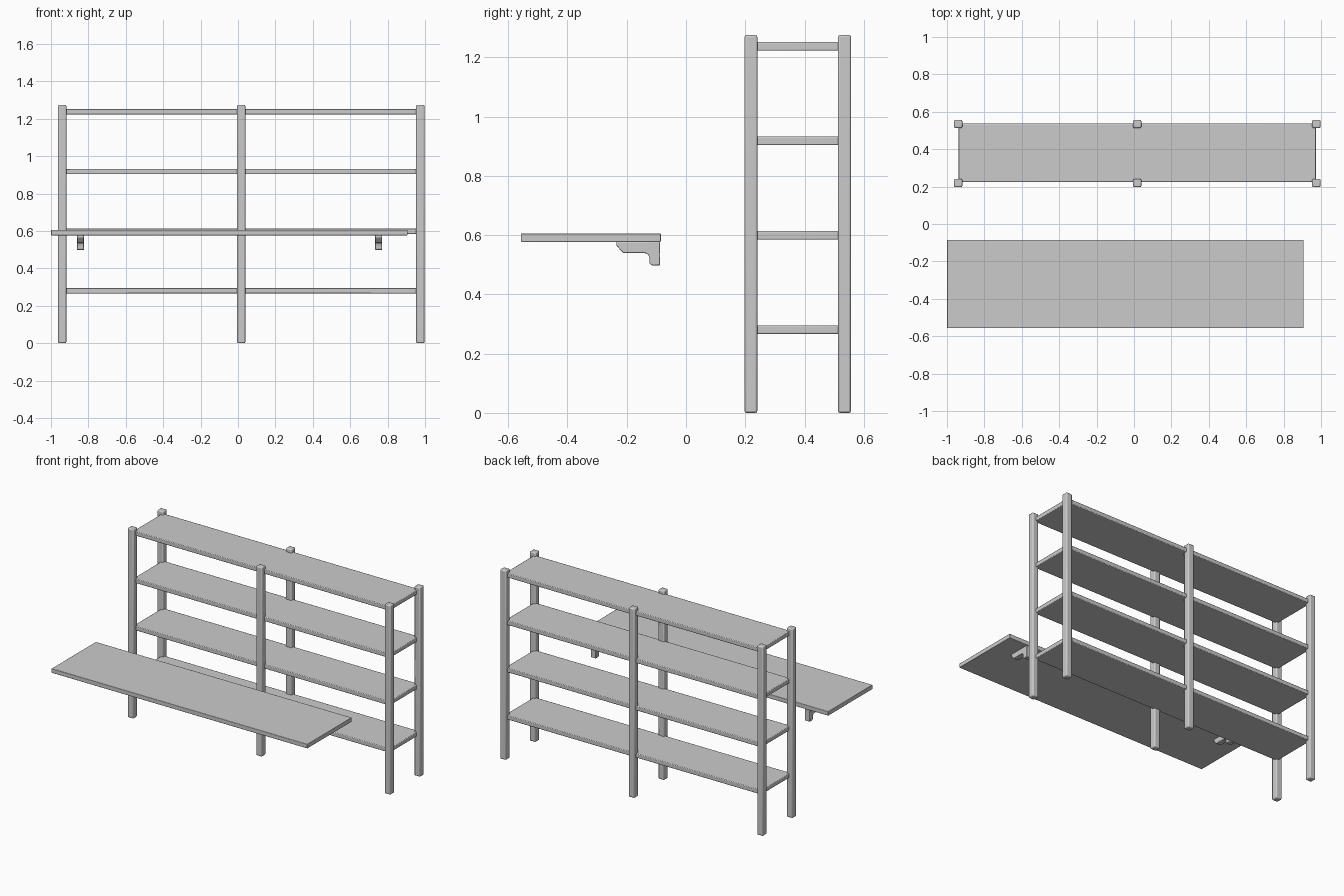
import bpy, bmesh

if "Cube" in bpy.data.objects:
    bpy.data.objects.remove(bpy.data.objects["Cube"])

def finish(obj, bevel, segments=2):
    """Softened edges with smooth shading."""
    m = obj.modifiers.new("soft_edges", 'BEVEL')
    m.width = bevel
    m.segments = segments
    m.limit_method = 'ANGLE'
    bpy.ops.object.select_all(action='DESELECT')
    obj.select_set(True)
    bpy.context.view_layer.objects.active = obj
    bpy.ops.object.shade_smooth_by_angle()

def box(name, lo, hi, bevel):
    bpy.ops.mesh.primitive_cube_add(size=1, location=[(a + b) / 2 for a, b in zip(lo, hi)])
    obj = bpy.context.object
    obj.name = name
    obj.scale = [b - a for a, b in zip(lo, hi)]
    bpy.ops.object.transform_apply(location=False, rotation=False, scale=True)
    finish(obj, bevel)

def extrude_x(name, profile, x, width, bevel):
    bm = bmesh.new()
    face = bm.faces.new([bm.verts.new((x - width / 2, y, z)) for y, z in profile])
    side = bmesh.ops.extrude_face_region(bm, geom=[face])["geom"]
    bmesh.ops.translate(bm, vec=(width, 0, 0),
                        verts=[v for v in side if isinstance(v, bmesh.types.BMVert)])
    bmesh.ops.recalc_face_normals(bm, faces=bm.faces)
    mesh = bpy.data.meshes.new(name)
    bm.to_mesh(mesh)
    bm.free()
    obj = bpy.data.objects.new(name, mesh)
    bpy.context.collection.objects.link(obj)
    finish(obj, bevel)

# Rack posts: three along the length, front and back
H = 0.022
for row, y in (("front", 0.219), ("back", 0.535)):
    for side, x in (("left", -0.940), ("middle", 0.017), ("right", 0.975)):
        box(f"{row}_{side}_post", (x - H, y - H, 0), (x + H, y + H, 1.275), 0.007)

# Rack shelves run between the post centres
for i, z in enumerate((0.281, 0.599, 0.918, 1.237)):
    box(f"rack_shelf_{i + 1}", (-0.937, 0.225, z - 0.0145), (0.972, 0.537, z + 0.0145), 0.004)

# Separate wall shelf
box("wall_shelf", (-1.0, -0.557, 0.577), (0.907, -0.085, 0.606), 0.003)

# Brackets under the wall shelf
profile = [(-0.235, 0.577), (-0.235, 0.565), (-0.212, 0.539), (-0.136, 0.539),
           (-0.127, 0.533), (-0.123, 0.522), (-0.123, 0.505), (-0.116, 0.498),
           (-0.087, 0.498), (-0.087, 0.577)]
for side, x in (("left", -0.842), ("right", 0.752)):
    extrude_x(f"{side}_bracket", profile, x, 0.037, 0.003)
